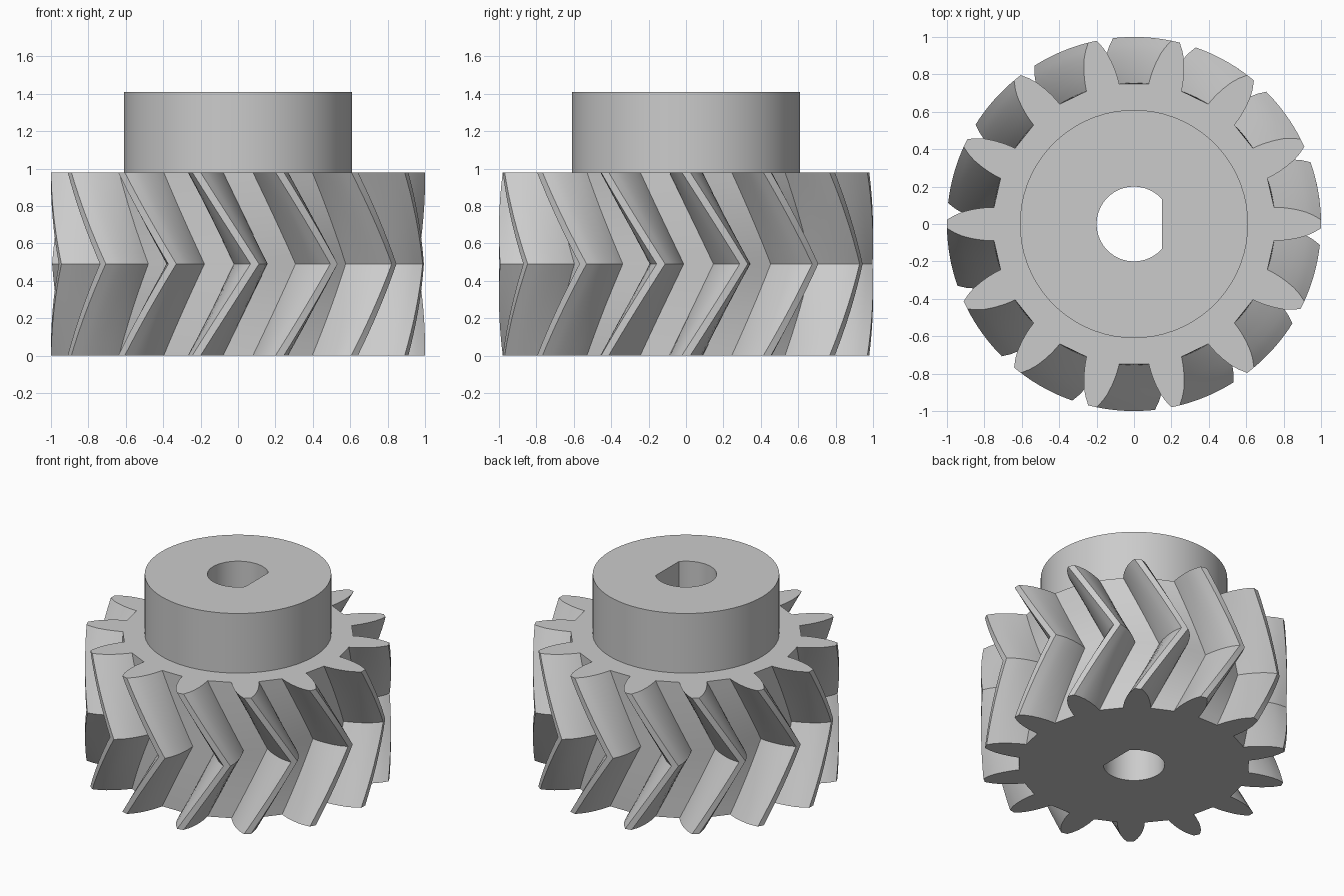
import bpy, bmesh
from math import radians, sin, cos, acos, pi

cube = bpy.data.objects.get("Cube")
if cube:
    bpy.data.objects.remove(cube)

TEETH, TWIST = 14, radians(18)
GEAR_TOP, HUB_TOP = 0.98, 1.41
HUB_R, BORE_R, FLAT_X = 0.61, 0.2, 0.15
LAYERS = 16
# Tooth flank from root to tip: radius, half angle in degrees
FLANK = [(0.754, 6.8), (0.78, 6.55), (0.82, 6.0), (0.87, 5.1),
         (0.92, 4.0), (0.96, 2.8), (1.0, 1.3)]

grey = bpy.data.materials.new("light grey")
grey.use_nodes = True
colour = (0.6, 0.6, 0.6, 1)
grey.diffuse_color = colour
grey.node_tree.nodes["Principled BSDF"].inputs["Base Color"].default_value = colour


def polar(r, a):
    return r * cos(a), r * sin(a)


def tooth_outline(turn):
    side = [(r, -radians(a)) for r, a in FLANK]
    tooth = side + [(r, -a) for r, a in reversed(side)]
    return [polar(r, a + turn + 2 * pi * k / TEETH)
            for k in range(TEETH) for r, a in tooth]


def circle(r, n=72):
    return [polar(r, 2 * pi * i / n) for i in range(n)]


def bore_outline(n=48):
    # Round hole with one flat side on +x
    start = acos(FLAT_X / BORE_R)
    return [polar(BORE_R, start + (2 * pi - 2 * start) * i / n) for i in range(n + 1)]


def ring(bm, points, z):
    return [bm.verts.new((x, y, z)) for x, y in points]


def wall(bm, low, high):
    for i in range(len(low)):
        j = (i + 1) % len(low)
        bm.faces.new((low[i], low[j], high[j], high[i]))


def cap(bm, outer, inner):
    edges = []
    for loop in (outer, inner):
        for a, b in zip(loop, loop[1:] + loop[:1]):
            edges.append(bm.edges.get((a, b)) or bm.edges.new((a, b)))
    bmesh.ops.triangle_fill(bm, edges=edges, use_beauty=True)


def finish(bm, name):
    bmesh.ops.recalc_face_normals(bm, faces=bm.faces)
    mesh = bpy.data.meshes.new(name)
    bm.to_mesh(mesh)
    bm.free()
    mesh.materials.append(grey)
    obj = bpy.data.objects.new(name, mesh)
    bpy.context.collection.objects.link(obj)
    bpy.ops.object.select_all(action='DESELECT')
    obj.select_set(True)
    bpy.context.view_layer.objects.active = obj
    bpy.ops.object.shade_smooth_by_angle(angle=radians(28))


# Toothed wheel: outline twists forward to mid height, then back again
bm = bmesh.new()
rings = []
for i in range(LAYERS + 1):
    t = i / LAYERS
    rings.append(ring(bm, tooth_outline(TWIST * (1 - abs(2 * t - 1))), GEAR_TOP * t))
for low, high in zip(rings, rings[1:]):
    wall(bm, low, high)
bore_low, bore_mid = (ring(bm, bore_outline(), z) for z in (0, GEAR_TOP))
hub_seat = ring(bm, circle(HUB_R), GEAR_TOP)
wall(bm, bore_low, bore_mid)
cap(bm, rings[0], bore_low)
cap(bm, rings[-1], hub_seat)
finish(bm, "herringbone_wheel")

# Hub: plain collar with the same bore
bm = bmesh.new()
hub_low, hub_high = (ring(bm, circle(HUB_R), z) for z in (GEAR_TOP, HUB_TOP))
bore_low, bore_high = (ring(bm, bore_outline(), z) for z in (GEAR_TOP, HUB_TOP))
wall(bm, hub_low, hub_high)
wall(bm, bore_low, bore_high)
cap(bm, hub_high, bore_high)
finish(bm, "hub")
